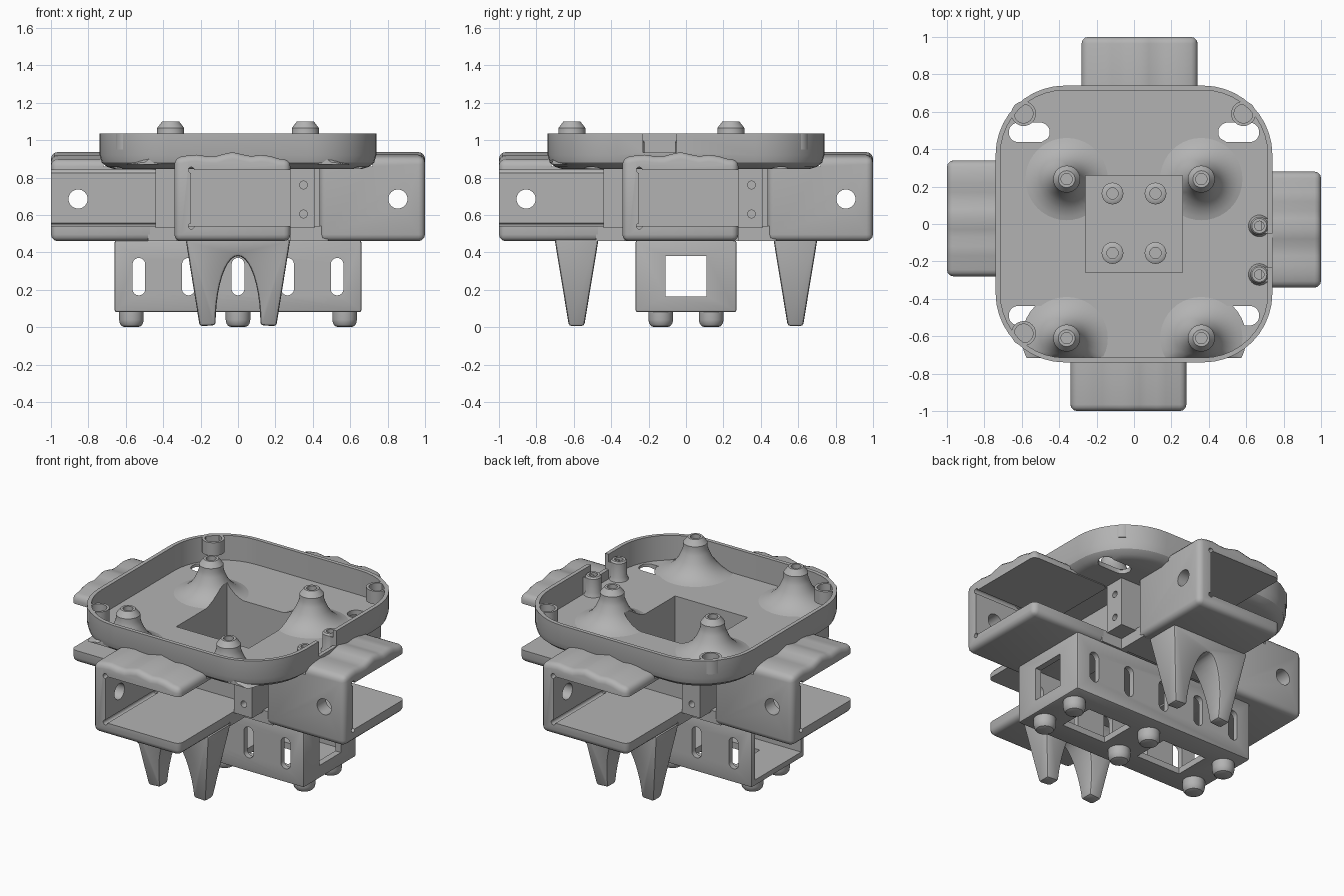
import bpy, bmesh, math
from mathutils import Vector, Matrix

cube = bpy.data.objects.get("Cube")
if cube:
    bpy.data.objects.remove(cube, do_unlink=True)

GREY = bpy.data.materials.new("light_grey")
GREY.use_nodes = True
TONE = (0.45, 0.45, 0.45, 1)
GREY.diffuse_color = TONE
GREY.node_tree.nodes["Principled BSDF"].inputs["Base Color"].default_value = TONE


def loft(name, rings):
    """Skin equal-sized rings of points and cap both ends."""
    bm = bmesh.new()
    rows = [[bm.verts.new(p) for p in ring] for ring in rings]
    n = len(rows[0])
    for a, b in zip(rows, rows[1:]):
        for i in range(n):
            j = (i + 1) % n
            bm.faces.new((a[i], a[j], b[j], b[i]))
    bm.faces.new(rows[0][::-1])
    bm.faces.new(rows[-1])
    bmesh.ops.recalc_face_normals(bm, faces=bm.faces)
    mesh = bpy.data.meshes.new(name)
    bm.to_mesh(mesh)
    bm.free()
    mesh.materials.append(GREY)
    obj = bpy.data.objects.new(name, mesh)
    bpy.context.collection.objects.link(obj)
    return obj


def box(name, x, y, z):
    return loft(name, [[(x[0], y[0], h), (x[1], y[0], h), (x[1], y[1], h), (x[0], y[1], h)] for h in z])


def prism_y(name, pts, y):
    return loft(name, [[(px, d, pz) for px, pz in pts] for d in y])


def circle(rx, ry, n=32):
    return [(rx * math.cos(math.tau * i / n), ry * math.sin(math.tau * i / n)) for i in range(n)]


def lathe(name, profile, x, y, n=32):
    return loft(name, [[(x + a, y + b, z) for a, b in circle(r, r, n)] for r, z in profile])


def capsule(cx, cy, w, h, n=24):
    """Stadium outline, long along its greater dimension."""
    r = min(w, h) / 2
    return [(cx + a + math.copysign(w / 2 - r, a), cy + b + math.copysign(h / 2 - r, b))
            for a, b in (Matrix.Rotation(math.pi / n, 2) @ Vector(p) for p in circle(r, r, n))]


def apply(obj, kind, **settings):
    mod = obj.modifiers.new(kind, kind)
    for key, value in settings.items():
        setattr(mod, key, value)
    bpy.context.view_layer.objects.active = obj
    bpy.ops.object.modifier_apply(modifier=mod.name)


def cut(obj, *cutters):
    for c in cutters:
        apply(obj, "BOOLEAN", operation="DIFFERENCE", solver="EXACT", object=c)
        bpy.data.objects.remove(c, do_unlink=True)


def bevel(obj, width, segments=3):
    apply(obj, "BEVEL", width=width, segments=segments, limit_method="ANGLE", angle_limit=math.radians(45))


def pinwheel(obj):
    """Repeat a front part on the other three sides."""
    for k, side in enumerate(("left", "back", "right"), 1):
        twin = obj.copy()
        twin.name = obj.name.replace("front", side)
        twin.rotation_euler.z = k * math.pi / 2
        bpy.context.collection.objects.link(twin)


def rounded_square(half, z, radius=0.37, n=10):
    r = radius - (0.74 - half)
    c = half - r
    ring = []
    for q in range(4):
        sx, sy = ((1, 1), (-1, 1), (-1, -1), (1, -1))[q]
        for i in range(n + 1):
            a = (q + i / n) * math.pi / 2
            ring.append((sx * c + r * math.cos(a), sy * c + r * math.sin(a), z))
    return ring


def recess_cutter():
    return box("recess_cutter", (-0.26, 0.26), (-0.26, 0.26), (0.545, 1.3))


# Top tray with rim, corner slots, central recess and side notch
tray = loft("tray", [rounded_square(h, z) for h, z in (
    (0.66, 0.845), (0.7, 0.857), (0.728, 0.88), (0.74, 0.92), (0.74, 1.035), (0.715, 1.035), (0.715, 0.875))])
slots = [loft("slot_cutter", [[(a, b, z) for a, b in capsule(sx * 0.56, sy * 0.49, 0.22, 0.105)]
                              for z in (0.7, 0.95)]) for sx in (-1, 1) for sy in (-1, 1)]
cut(tray, recess_cutter(), box("notch_cutter", (0.69, 0.8), (-0.23, -0.05), (0.935, 1.2)), *slots)

# Flared standoffs, trimmed by the tray wall and the recess
STANDOFF = ((0.24, 0.87), (0.2, 0.88), (0.16, 0.9), (0.125, 0.93), (0.1, 0.965), (0.08, 1.01),
            (0.072, 1.035), (0.072, 1.065), (0.045, 1.1), (0.03, 1.1), (0.03, 1.0))
for x in (-0.36, 0.36):
    for y in (0.24, -0.61):
        post = lathe("standoff", STANDOFF, x, y, 40)
        for v in post.data.vertices:
            v.co.y = max(v.co.y, -0.717)
        if y > 0:
            cut(post, recess_cutter())

# Magnet cups in three corners and screw posts beside the notch
for x, y in ((-0.59, 0.59), (0.585, 0.59), (-0.59, -0.585)):
    lathe("corner_cup", ((0.066, 0.95), (0.066, 1.035), (0.05, 1.035), (0.05, 0.97)), x, y)
for y in (-0.01, -0.27):
    lathe("screw_post", ((0.06, 0.87), (0.048, 0.9), (0.048, 0.99), (0.04, 1.0), (0.025, 1.0), (0.025, 0.92)), 0.67, y)
    box("post_web", (0.68, 0.725), (y - 0.04, y + 0.04), (0.87, 0.985))

# Central well with its four screw bosses
well = box("central_well", (-0.3, 0.3), (-0.3, 0.3), (0.47, 0.86))
cut(well, recess_cutter())
for x in (-0.115, 0.115):
    for y in (0.163, -0.155):
        lathe("well_boss", ((0.058, 0.54), (0.058, 0.56), (0.045, 0.568), (0.03, 0.568), (0.03, 0.548)), x, y)

# Side arms: open channel with a wavy grip on top
WAVE = ((0.28, 0.895), (0.22, 0.9), (0.17, 0.915), (0.12, 0.921), (0.07, 0.914), (0.03, 0.922), (-0.03, 0.936),
        (-0.08, 0.925), (-0.12, 0.913), (-0.17, 0.914), (-0.22, 0.922), (-0.27, 0.918), (-0.34, 0.905))
arm = prism_y("front_arm", ((-0.34, 0.46), (0.28, 0.46)) + WAVE, (-1, -0.435))
bevel(arm, 0.035)
cut(arm, box("channel_cutter", (-0.25, 0.6), (-1.2, 0), (0.54, 0.84)),
    box("tray_cutter", (-0.6, 0.6), (-0.72, 0), (0.858, 1.2)))
cut(arm, *[prism_y("relief_cutter", [(a - 0.25, b + z) for a, b in circle(0.016, 0.016, 12)], (-1.2, 0))
           for z in (0.54, 0.84)])

# Tapered nozzle on the closed side of each arm
NOZZLE = ((-0.3, 0.125, 0.175), (-0.34, 0.125, 0.175), (-0.355, 0.12, 0.165), (-0.41, 0.086, 0.1),
          (-0.42, 0.078, 0.09), (-0.42, 0.052, 0.052), (-0.3, 0.052, 0.052))
nozzle = loft("front_nozzle", [[(x, -0.855 + a, 0.685 + b) for a, b in circle(ry, rz, 40)] for x, ry, rz in NOZZLE])
bore = [loft("bore_cutter", [[(x, -0.855 + a, 0.685 + b) for a, b in circle(0.051, 0.051)] for x in (-0.5, -0.2)])
        for _ in range(2)]
cut(arm, bore[0])
cut(nozzle, bore[1])

# Floor joining the arm to the well, and the drilled corner bracket
floor = box("front_floor", (-0.33, 0.28), (-0.48, -0.28), (0.46, 0.54))
bracket = box("front_bracket", (0.28, 0.41), (-0.44, -0.27), (0.53, 0.86))
cut(bracket, *[prism_y("drill_cutter", [(0.35 + a, z + b) for a, b in circle(0.021, 0.021, 16)], (-0.6, -0.36))
               for z in (0.605, 0.76)])
for part in (arm, nozzle, floor, bracket):
    pinwheel(part)

# Forked legs at front and back, tapering in depth toward the tip
arch = [(0.12 * math.cos(a), 0.01 + 0.37 * math.sin(a)) for a in (math.pi * i / 20 for i in range(21))]
leg = prism_y("front_leg", [(-0.28, 0.47), (-0.205, 0.005)] + arch[::-1] + [(0.205, 0.005), (0.28, 0.47)], (-1, 1))
for v in leg.data.vertices:
    v.co.y = -0.585 + v.co.y * (0.04 + 0.165 * v.co.z)
bevel(leg, 0.015, 2)
back = leg.copy()
back.name = "back_leg"
back.rotation_euler.z = math.pi
bpy.context.collection.objects.link(back)

# Lower tray: hollow sleeve, slotted sides, windowed end and underside
sleeve = box("lower_sleeve", (-0.66, 0.66), (-0.27, 0.27), (0.08, 0.465))
bevel(sleeve, 0.012, 2)
cut(sleeve, box("hollow_cutter", (-0.8, 0.62), (-0.235, 0.235), (0.12, 0.6)),
    box("end_cutter", (0.5, 0.8), (-0.11, 0.11), (0.165, 0.38)))
for i in range(-2, 3):
    cut(sleeve, prism_y("side_slot_cutter", capsule(i * 0.265, 0.27, 0.068, 0.2), (-0.5, 0.5)))
for x in (-0.285, 0.285):
    cut(sleeve, box("base_cutter", (x - 0.16, x + 0.16), (-0.12, 0.12), (0, 0.2)))

# Round feet
for x in (-0.57, 0, 0.57):
    for y in (-0.135, 0.135):
        lathe("foot", ((0.035, 0.0), (0.052, 0.006), (0.062, 0.02), (0.066, 0.04), (0.066, 0.09)), x, y, 28)

# Smooth curved faces while keeping crisp edges
bpy.ops.object.select_all(action="DESELECT")
for obj in bpy.context.collection.objects:
    if obj.type == "MESH" and obj.data.materials and obj.data.materials[0] == GREY:
        obj.select_set(True)
        bpy.context.view_layer.objects.active = obj
bpy.ops.object.shade_smooth_by_angle(angle=math.radians(32))
